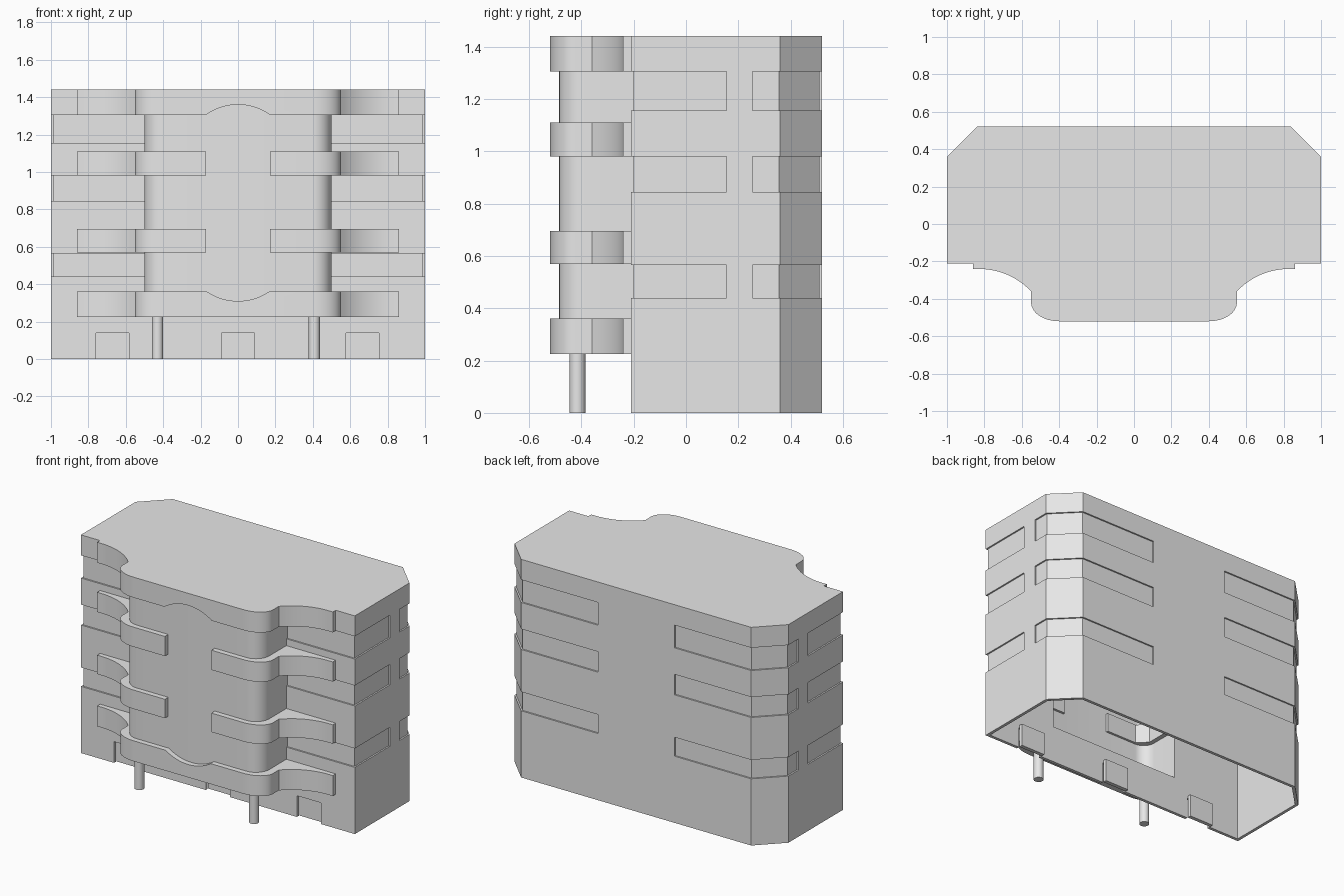
import bpy, bmesh, math

old = bpy.data.objects.get("Cube")
if old:
    bpy.data.objects.remove(old, do_unlink=True)

grey = bpy.data.materials.new("plain grey")
grey.use_nodes = True
grey.diffuse_color = (0.8, 0.8, 0.8, 1)
grey.node_tree.nodes["Principled BSDF"].inputs["Base Color"].default_value = (0.8, 0.8, 0.8, 1)


def prisms(name, parts):
    """One object from upright prisms, each given as (plan points, bottom, top)."""
    bm = bmesh.new()
    for plan, low, high in parts:
        face = bm.faces.new([bm.verts.new((x, y, low)) for x, y in plan])
        out = bmesh.ops.extrude_face_region(bm, geom=[face])
        for v in out["geom"]:
            if isinstance(v, bmesh.types.BMVert):
                v.co.z = high
    bmesh.ops.recalc_face_normals(bm, faces=bm.faces)
    mesh = bpy.data.meshes.new(name)
    bm.to_mesh(mesh)
    bm.free()
    mesh.materials.append(grey)
    obj = bpy.data.objects.new(name, mesh)
    bpy.context.collection.objects.link(obj)
    return obj


def cylinder(name, radius, depth, location, turn=0, sides=32):
    bpy.ops.mesh.primitive_cylinder_add(vertices=sides, radius=radius, depth=depth,
                                        location=location, rotation=(turn, 0, 0))
    obj = bpy.context.object
    obj.name = name
    obj.data.materials.append(grey)
    return obj


def cut(obj, cutters):
    """Subtract the cutters and keep the finished mesh."""
    for cutter in cutters:
        mod = obj.modifiers.new("cut", "BOOLEAN")
        mod.operation = "DIFFERENCE"
        mod.solver = "EXACT"
        mod.object = cutter
    graph = bpy.context.evaluated_depsgraph_get()
    mesh = bpy.data.meshes.new_from_object(obj.evaluated_get(graph))
    obj.modifiers.clear()
    obj.data = mesh


def smooth(obj):
    bpy.ops.object.select_all(action="DESELECT")
    obj.select_set(True)
    bpy.context.view_layer.objects.active = obj
    bpy.ops.object.shade_smooth_by_angle(angle=math.radians(30))


def flip(plan):
    return [(-x, y) for x, y in reversed(plan)]


def rect(x0, x1, y0, y1):
    return [(x0, y0), (x1, y0), (x1, y1), (x0, y1)]


def arc(cx, cy, rx, ry, start, end, steps):
    angles = [math.radians(start + (end - start) * i / steps) for i in range(steps + 1)]
    return [(cx + rx * math.cos(a), cy + ry * math.sin(a)) for a in angles]


def body_plan(inset):
    side, back, c = 1 - inset, 0.52 - inset, 0.16 - 0.6 * inset
    half = [(side, inset - 0.21), (side, back - c), (side - c, back)]
    return half + flip(half)


# Plans of the bay and its balconies, right half from the centre outwards
TOP = 1.44
shaft_half = arc(0.40, -0.385, 0.10, 0.10, -90, 0, 10) + [(0.50, -0.20)]
shaft_plan = shaft_half + flip(shaft_half)
hollow_half = arc(0.40, -0.385, 0.08, 0.08, -90, 0, 10) + [(0.48, -0.15)]
balcony_edge = (arc(0.40, -0.42, 0.15, 0.10, -90, 0, 12)
                + arc(0.83, -0.627, 0.387, 0.387, 136.4, 90, 12)
                + [(0.86, -0.24), (0.86, -0.21)])
slab_plan = balcony_edge + flip(balcony_edge)
balcony_plan = [(0.17, -0.52)] + balcony_edge + [(0.45, -0.21), (0.45, -0.39), (0.39, -0.45), (0.17, -0.45)]

# Cutters
room = prisms("room_cutter", [(body_plan(0.02), -0.1, TOP - 0.02)])
bay_room = prisms("bay_room_cutter", [(hollow_half + flip(hollow_half), 0.245, TOP - 0.02)])
front_band = [(0.5, -0.3), (1.1, -0.3), (1.1, 0.155), (0.99, 0.155), (0.99, -0.20), (0.5, -0.20)]
back_band = [(1.1, 0.255), (1.1, 0.6), (0.28, 0.6), (0.28, 0.51), (0.836, 0.51),
             (0.99, 0.356), (0.99, 0.255)]
pieces = []
for low, high in [(0.44, 0.565), (0.845, 0.98), (1.155, 1.305)]:
    for band in (front_band, back_band):
        pieces += [(band, low, high), (flip(band), low, high)]
door_centres = (-0.67, 0.0, 0.665)
pieces += [(rect(x - 0.088, x + 0.088, -0.3, -0.1), -0.1, 0.14) for x in door_centres]
details = prisms("band_and_door_cutter", pieces)
dip = cylinder("dip_cutter", 0.297, 0.3, (0, -0.6, 0.607), math.pi / 2, 96)
arch = cylinder("arch_cutter", 0.297, 0.3, (0, -0.6, 1.063), math.pi / 2, 96)
cutters = [room, bay_room, details, dip, arch]
for c in cutters:
    c.hide_render = True

# Hollow main block with shallow window bands and doorways
body = prisms("main_block", [(body_plan(0), 0, TOP)])
cut(body, [room, bay_room, details])

# Projecting bay and its edge slabs
shaft = prisms("bay_wall", [(shaft_plan, 0.235, TOP - 0.01)])
cut(shaft, [bay_room])
lower = prisms("lower_slab", [(slab_plan, 0.225, 0.36)])
cut(lower, [bay_room, dip])
upper = prisms("roof_slab", [(slab_plan, 1.305, TOP)])
cut(upper, [bay_room, arch])
smoothed = [shaft, lower, upper]

# Paired balconies
for level, (low, high) in {"low": (0.57, 0.695), "high": (0.98, 1.11)}.items():
    for side, plan in (("left", balcony_plan), ("right", flip(balcony_plan))):
        smoothed.append(prisms(f"{level}_balcony_{side}", [(plan, low, high)]))

# Front posts
for side, x in (("right", -0.43), ("left", 0.408)):
    smoothed.append(cylinder(f"post_{side}", 0.03, 0.23, (x, -0.415, 0.115)))

# Recessed doors
prisms("doors", [(rect(x - 0.088, x + 0.088, -0.185, -0.16), 0, 0.15) for x in door_centres])

for obj in smoothed:
    smooth(obj)
for c in cutters:
    bpy.data.objects.remove(c, do_unlink=True)
